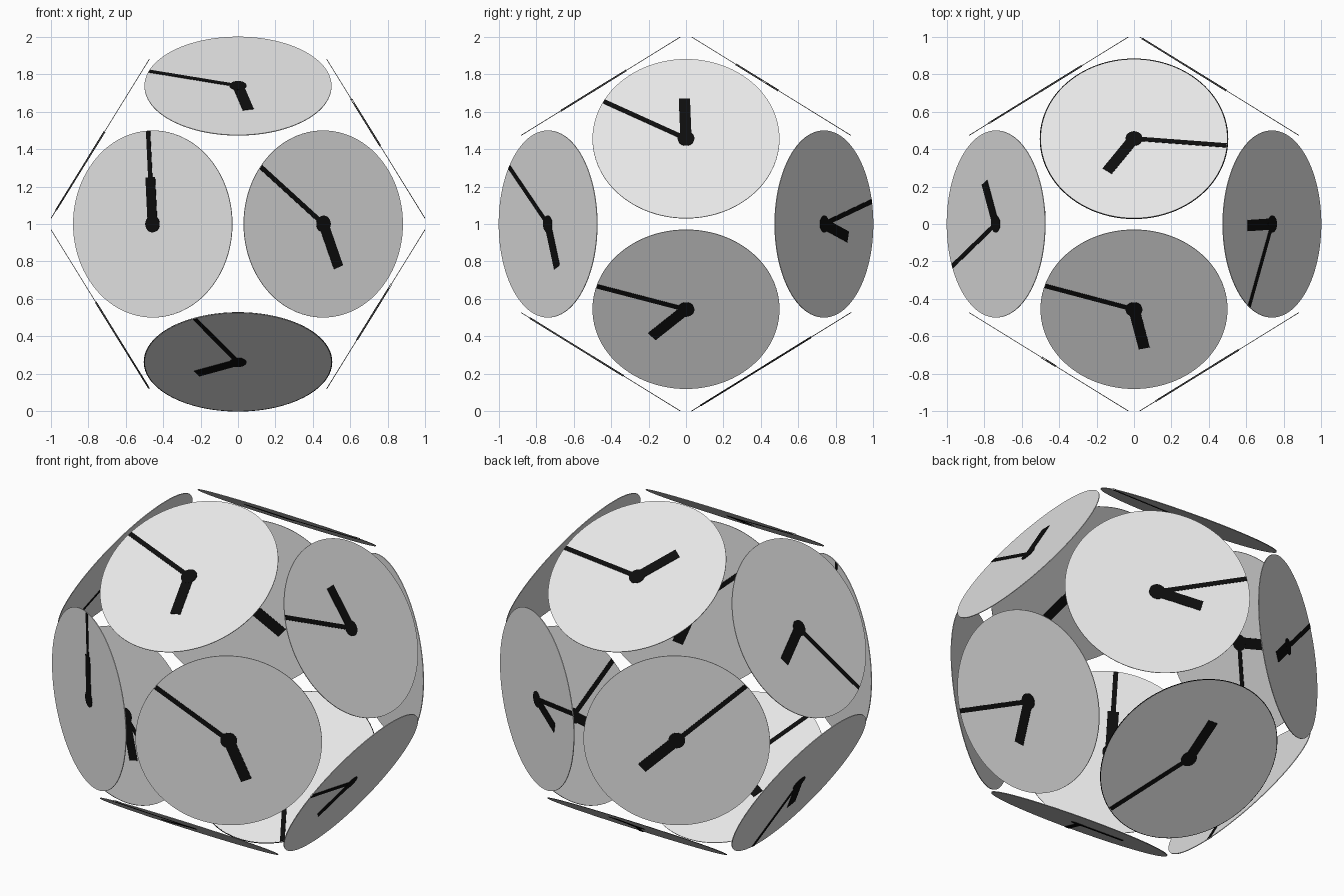
import bpy, bmesh, math
from mathutils import Vector, Matrix

if "Cube" in bpy.data.objects:
    bpy.data.objects.remove(bpy.data.objects["Cube"])

R = 0.5                                  # dial radius
DIST = 0.8665                            # dial distance from the middle
S, L = 0.52573, 0.85065                  # dodecahedron face normal components


def material(name, value):
    m = bpy.data.materials.new(name)
    m.diffuse_color = (value, value, value, 1)
    m.use_nodes = True
    m.node_tree.nodes["Principled BSDF"].inputs["Base Color"].default_value = m.diffuse_color
    return m


white = material("dial white", 0.8)
black = material("hand black", 0.004)


def finish(bm, name, mat, frame):
    me = bpy.data.meshes.new(name)
    bm.to_mesh(me)
    bm.free()
    me.materials.append(mat)
    ob = bpy.data.objects.new(name, me)
    ob.matrix_world = frame
    bpy.context.collection.objects.link(ob)


def add_disc(bm, radius, thick, sides):
    bmesh.ops.create_cone(bm, cap_ends=True, segments=sides,
                          radius1=radius, radius2=radius, depth=thick)


def add_hand(bm, angle, length, width, thick):
    # flat bar from the hub outwards, angle measured clockwise from local up
    place = (Matrix.Rotation(-math.radians(angle), 4, 'Z')
             @ Matrix.Translation((0, length / 2, 0))
             @ Matrix.Diagonal((width, length, thick, 1)))
    bmesh.ops.create_cube(bm, size=1, matrix=place)


# face normal, minute hand angle, hour shown
clocks = [
    ((-S, -L, 0), -3.2, 12),
    ((S, -L, 0), -52.2, 7),
    ((0, -S, L), -72.7, 8),
    ((0, S, L), -85, 4),
    ((0, -S, -L), -27.5, 9),
    ((0, S, -L), -152, 5),
    ((L, 0, S), -62, 2),
    ((L, 0, -S), -73, 10),
    ((-L, 0, S), 153, 3),
    ((-L, 0, -S), 187, 11),
    ((-S, L, 0), 48.3, 6),
    ((S, L, 0), 76, 1),
]

for normal, minute, hour in clocks:
    # local frame: x right, y up, z outwards
    n = Vector(normal).normalized()
    right = Vector((0, 0, 1)).cross(n).normalized()
    up = n.cross(right)
    frame = Matrix((right, up, n)).transposed().to_4x4()
    frame.translation = n * DIST + Vector((0, 0, 1))

    # dial
    bm = bmesh.new()
    add_disc(bm, R, 0.004, 96)
    finish(bm, f"dial_{hour}", white, frame)

    # hub with minute and hour hand, showing on both sides of the dial
    bm = bmesh.new()
    add_disc(bm, 0.045, 0.010, 24)
    add_hand(bm, minute, 0.497, 0.026, 0.009)
    add_hand(bm, minute + 30 * hour, 0.25, 0.06, 0.0095)
    finish(bm, f"hands_{hour}", black, frame)

    # thin dark rim on the lower back dial
    if hour == 5:
        bm = bmesh.new()
        add_disc(bm, R + 0.004, 0.002, 96)
        finish(bm, "dark_rim", black, frame)
